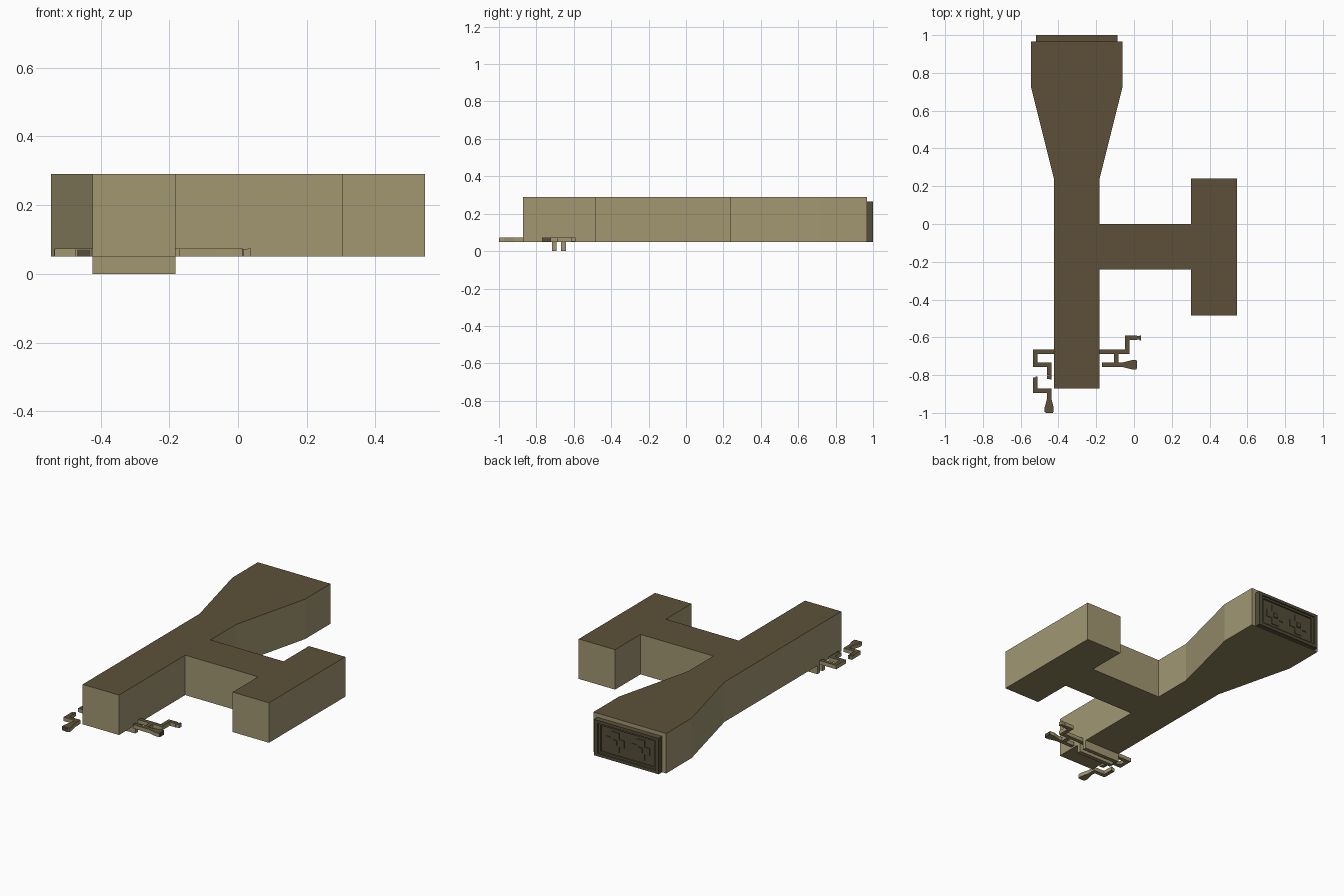
import bpy, bmesh
from mathutils import Vector

if "Cube" in bpy.data.objects:
    bpy.data.objects.remove(bpy.data.objects["Cube"])


def material(name, rgb):
    m = bpy.data.materials.new(name)
    m.diffuse_color = (*rgb, 1)
    m.use_nodes = True
    m.node_tree.nodes["Principled BSDF"].inputs["Base Color"].default_value = m.diffuse_color
    return m


WALL = material("tan wall", (0.36, 0.31, 0.17))
ROOF = material("brown roof", (0.107, 0.081, 0.040))
FLOOR = material("olive floor", (0.26, 0.215, 0.105))
DOOR = material("dark door", (0.088, 0.075, 0.040))


def prism(name, outline, z0, z1, mats=(WALL, ROOF, FLOOR)):
    """Extrude a flat outline upward; sides, top and underside get own colours."""
    bm = bmesh.new()
    f = bm.faces.new([bm.verts.new((x, y, z0)) for x, y in outline])
    up = bmesh.ops.extrude_face_region(bm, geom=[f])["geom"]
    bmesh.ops.translate(bm, vec=(0, 0, z1 - z0),
                        verts=[v for v in up if isinstance(v, bmesh.types.BMVert)])
    bmesh.ops.recalc_face_normals(bm, faces=bm.faces)
    for f in bm.faces:
        f.material_index = 1 if f.normal.z > 0.5 else 2 if f.normal.z < -0.5 else 0
    me = bpy.data.meshes.new(name)
    bm.to_mesh(me)
    bm.free()
    ob = bpy.data.objects.new(name, me)
    bpy.context.collection.objects.link(ob)
    for m in mats:
        me.materials.append(m)
    return ob


def box(name, x0, x1, y0, y1, z0, z1, mats=(WALL, ROOF, FLOOR)):
    return prism(name, [(x0, y0), (x1, y0), (x1, y1), (x0, y1)], z0, z1, mats)


def passage(name, path, z0=0.05, z1=0.073):
    """Mitred narrow corridor along (x, y, half width) points."""
    pts = [Vector(p[:2]) for p in path]
    left, right = [], []
    for i, p in enumerate(pts):
        dirs = []
        if i > 0:
            dirs.append((p - pts[i - 1]).normalized())
        if i < len(pts) - 1:
            dirs.append((pts[i + 1] - p).normalized())
        n = [Vector((-d.y, d.x)) for d in dirs]
        m = sum(n, Vector((0, 0))).normalized()
        m *= path[i][2] / m.dot(n[0])
        left.append(p + m)
        right.append(p - m)
    return prism(name, [tuple(v) for v in left + right[::-1]], z0, z1)


# Main corridor with flared hall and side T wing
B, T = 0.05, 0.29
prism("main_corridor", [
    (-0.424, -0.871), (-0.182, -0.871), (-0.182, -0.242), (0.303, -0.242),
    (0.303, -0.484), (0.545, -0.484), (0.545, 0.241), (0.303, 0.241),
    (0.303, 0), (-0.182, 0), (-0.182, 0.241), (-0.061, 0.725),
    (-0.061, 0.967), (-0.545, 0.967), (-0.545, 0.725), (-0.424, 0.241)], B, T)

# Gate: backing, stepped frames and two panels
D = (DOOR, ROOF, DOOR)
CX = -0.303


def frame(name, hw, z0, z1, y0, y1, tx, tz):
    box(name + "_top", CX - hw, CX + hw, y0, y1, z1 - tz, z1, D)
    box(name + "_sill", CX - hw, CX + hw, y0, y1, z0, z0 + tz, D)
    for s in (-1, 1):
        a, b = sorted((CX + s * hw, CX + s * (hw - tx)))
        box(name + "_post", a, b, y0, y1, z0 + tz, z1 - tz, D)


box("gate_backing", CX - 0.215, CX + 0.215, 0.965, 0.982, B, 0.266, D)
frame("outer_frame", 0.215, B, 0.266, 0.982, 1.0, 0.022, 0.018)
frame("inner_frame", 0.193, 0.068, 0.248, 0.982, 0.991, 0.015, 0.012)
for side in (-1, 1):
    # shallow cross with a raised square in its middle
    c, zc = CX + side * 0.085, 0.158
    box("panel_cross", c - 0.06, c + 0.06, 0.98, 0.986, zc - 0.022, zc + 0.022, D)
    for s in (-1, 1):
        z = sorted((zc + s * 0.022, zc + s * 0.06))
        box("panel_cross_arm", c - 0.026, c + 0.026, 0.98, 0.986, *z, D)
    box("panel_centre", c - 0.014, c + 0.014, 0.984, 0.992, zc - 0.014, zc + 0.014, D)

# Narrow passages beside the main corridor
H = 0.012
passage("left_passage", [(-0.42, -0.677, H), (-0.522, -0.677, H), (-0.522, -0.744, H),
                         (-0.449, -0.744, H), (-0.449, -0.80, H)])
passage("lower_passage", [(-0.522, -0.83, H), (-0.522, -0.884, H), (-0.449, -0.884, H),
                          (-0.449, -0.925, H), (-0.449, -0.972, 0.024), (-0.449, -0.996, 0.024)])
passage("right_passage", [(-0.19, -0.677, H), (-0.036, -0.677, H),
                          (-0.036, -0.602, H), (0.015, -0.602, H)])
box("link_passage", -0.107, -0.083, -0.732, -0.689, 0.05, 0.073)
passage("cross_passage", [(-0.17, -0.745, H), (-0.06, -0.745, H),
                          (-0.012, -0.745, 0.024), (0.012, -0.745, 0.024)])

# Small gates and broken ends of the passages
box("lower_gate", -0.469, -0.429, -1.0, -0.996, 0.05, 0.071, D)
box("cross_gate", 0.012, 0.016, -0.766, -0.724, 0.05, 0.071, D)
for x, y in ((-0.449, -0.81), (-0.524, -0.82), (0.026, -0.602)):
    box("passage_end", x - 0.012, x + 0.010, y - 0.010, y + 0.008, 0.051, 0.072)
    box("passage_end_stub", x + 0.002, x + 0.012, y - 0.014, y + 0.012, 0.052, 0.074)

# Two rails under the main corridor
for y in (-0.704, -0.655):
    box("under_rail", -0.424, -0.182, y - 0.0125, y + 0.0125, 0, 0.05)
